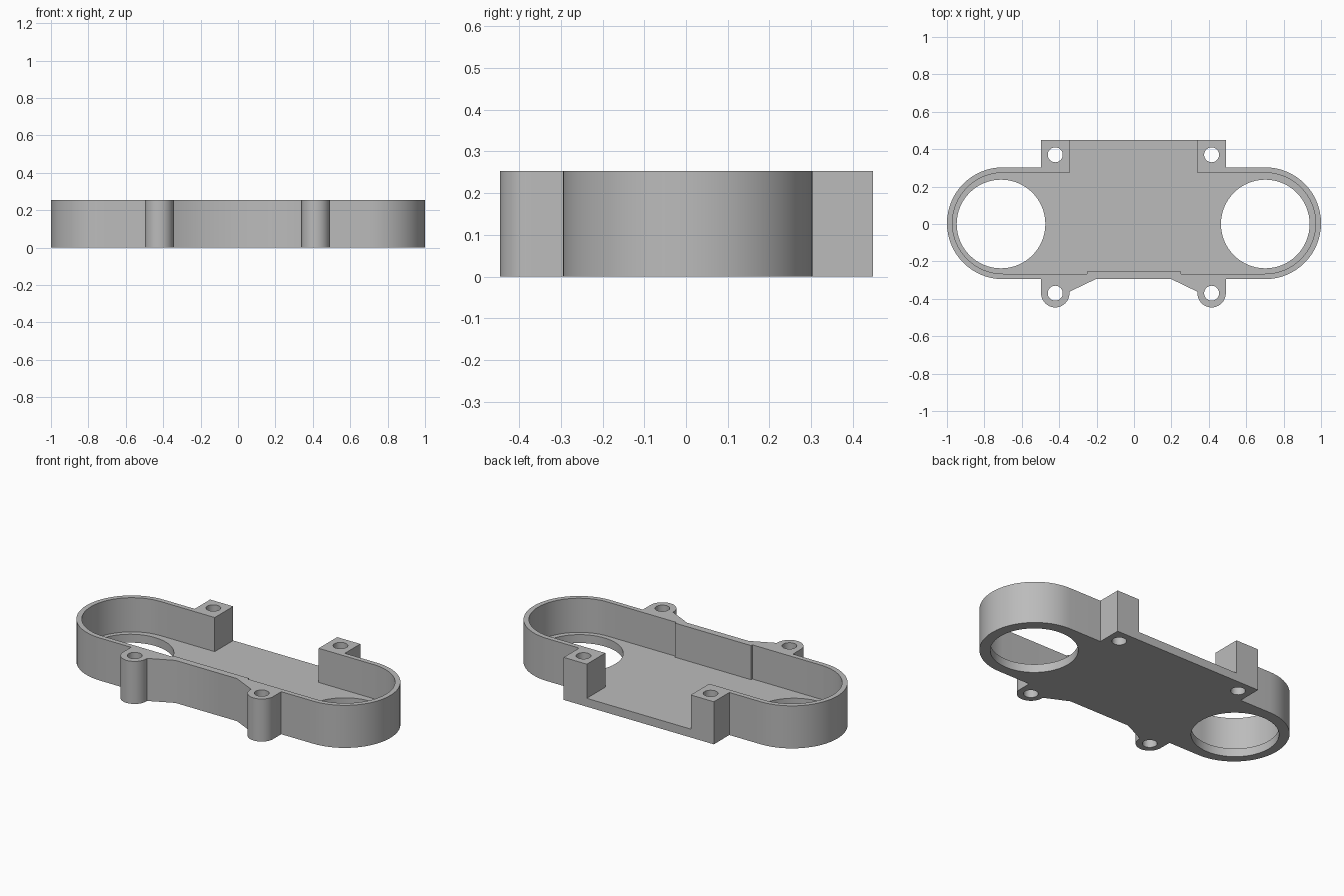
import bpy
import bmesh
from math import sin, cos, radians

cube = bpy.data.objects.get("Cube")
if cube:
    bpy.data.objects.remove(cube, do_unlink=True)

HEIGHT, FLOOR = 0.253, 0.05
END_X, MID_Y, OUTER_R, INNER_R = 0.701, 0.004, 0.299, 0.27
BOSS_R, BOSS_Y, SCREW_R, PORT_R = 0.076, 0.37, 0.04, 0.237
LEFT, RIGHT = 0.415, -0.421     # screw columns
BACK = 0.448

grey = bpy.data.materials.new("plain grey")
grey.use_nodes = True
grey.diffuse_color = (0.5, 0.5, 0.5, 1)
grey.node_tree.nodes["Principled BSDF"].inputs["Base Color"].default_value = (0.5, 0.5, 0.5, 1)


def arc(x, y, r, start, end, steps=32):
    angles = [radians(start + (end - start) * i / steps) for i in range(steps + 1)]
    return [(x + r * cos(a), y + r * sin(a)) for a in angles]


def prism(name, outline, bottom, top):
    """Extrude a counter-clockwise outline between two heights."""
    bm = bmesh.new()
    face = bm.faces.new([bm.verts.new((x, y, bottom)) for x, y in outline])
    new = bmesh.ops.extrude_face_region(bm, geom=[face])["geom"]
    verts = [v for v in new if isinstance(v, bmesh.types.BMVert)]
    bmesh.ops.translate(bm, verts=verts, vec=(0, 0, top - bottom))
    bmesh.ops.recalc_face_normals(bm, faces=bm.faces)
    mesh = bpy.data.meshes.new(name)
    bm.to_mesh(mesh)
    bm.free()
    mesh.materials.append(grey)
    obj = bpy.data.objects.new(name, mesh)
    bpy.context.collection.objects.link(obj)
    return obj


def cut(target, cutter):
    cutter.hide_render = True
    mod = target.modifiers.new("cut", 'BOOLEAN')
    mod.operation, mod.solver, mod.object = 'DIFFERENCE', 'EXACT', cutter
    bpy.context.view_layer.objects.active = target
    bpy.ops.object.modifier_apply(modifier=mod.name)
    bpy.data.objects.remove(cutter, do_unlink=True)


# Outer outline: round ends, square back lugs, round front bosses with gussets
front, rear = MID_Y - OUTER_R, MID_Y + OUTER_R
outline = arc(END_X, MID_Y, OUTER_R, -90, 90)
outline += [(LEFT + BOSS_R, rear), (LEFT + BOSS_R, BACK),
            (RIGHT - BOSS_R, BACK), (RIGHT - BOSS_R, rear)]
outline += arc(-END_X, MID_Y, OUTER_R, 90, 270)
outline += [(RIGHT - BOSS_R, front)]
outline += arc(RIGHT, -BOSS_Y, BOSS_R, 180, 360, 20)
outline += [(RIGHT + BOSS_R, -0.362), (-0.205, front),
            (0.2, front), (LEFT - BOSS_R, -0.362)]
outline += arc(LEFT, -BOSS_Y, BOSS_R, 180, 360, 20)
outline += [(LEFT + BOSS_R, front)]
housing = prism("housing", outline, 0, HEIGHT)

# Tray recess: thicker wall at the middle of the front, open at the back
near, far = MID_Y - INNER_R, MID_Y + INNER_R
recess = arc(END_X, MID_Y, INNER_R, -90, 90)
recess += [(LEFT - BOSS_R, far), (LEFT - BOSS_R, BACK + 0.1),
           (RIGHT + BOSS_R, BACK + 0.1), (RIGHT + BOSS_R, far)]
recess += arc(-END_X, MID_Y, INNER_R, 90, 270)
recess += [(-0.25, near), (-0.25, near + 0.012),
           (0.25, near + 0.012), (0.25, near)]
cut(housing, prism("recess_cutter", recess, FLOOR, HEIGHT + 0.1))

# Large floor openings and screw holes
holes = [(-0.711, 0, PORT_R), (0.702, 0, PORT_R)]
holes += [(x, y, SCREW_R) for x in (LEFT, RIGHT) for y in (-BOSS_Y, BOSS_Y)]
for x, y, r in holes:
    circle = arc(x, y, r, 0, 360, 64 if r == PORT_R else 32)[:-1]
    cut(housing, prism("hole_cutter", circle, -0.1, HEIGHT + 0.1))

# Smooth curved walls, keep the edges crisp
bpy.ops.object.select_all(action='DESELECT')
housing.select_set(True)
bpy.context.view_layer.objects.active = housing
bpy.ops.object.shade_smooth_by_angle(angle=radians(30))
